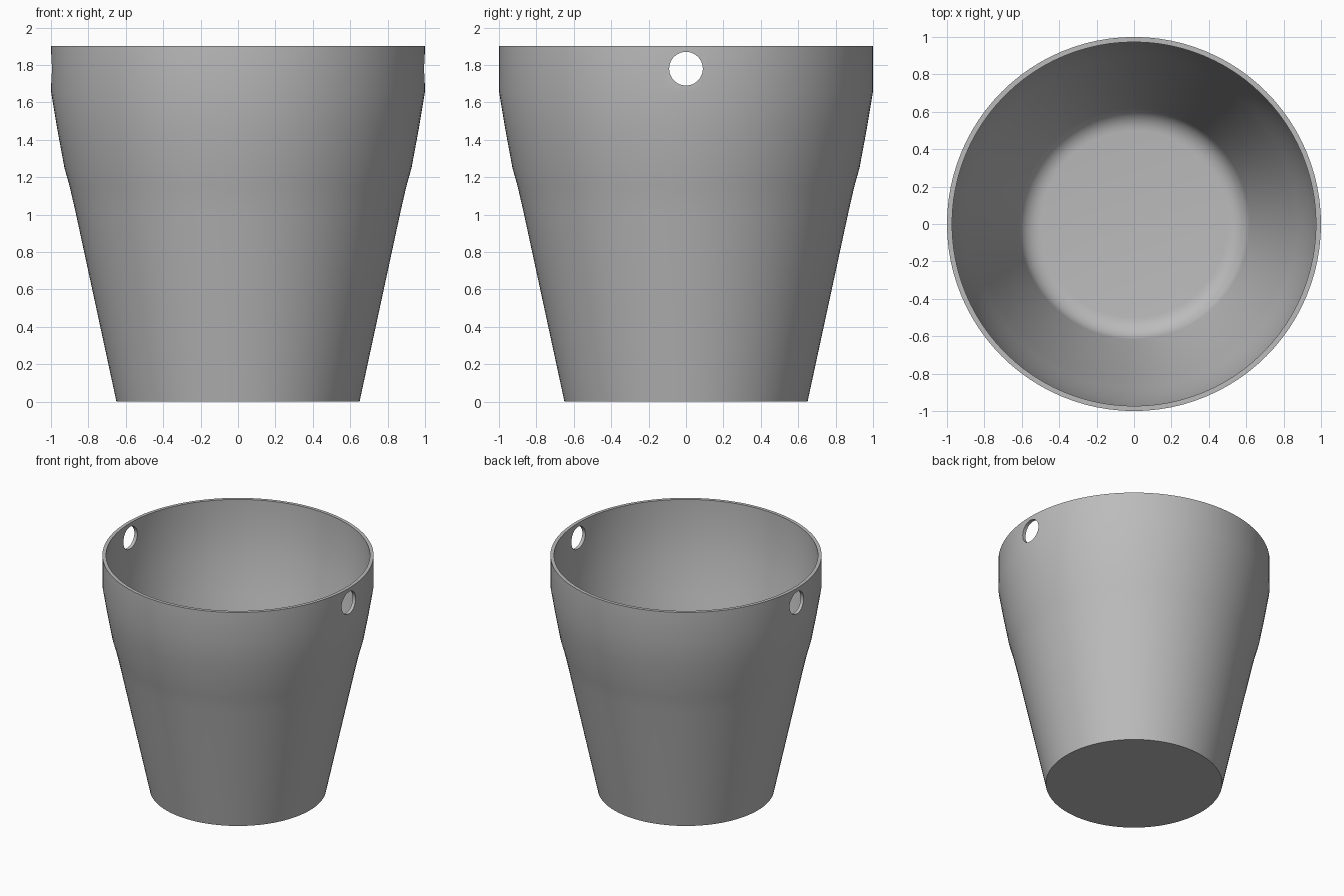
import bpy, bmesh, math
from mathutils import Matrix

if "Cube" in bpy.data.objects:
    bpy.data.objects.remove(bpy.data.objects["Cube"], do_unlink=True)

SEGMENTS = 96
HEIGHT = 1.9
WALL = 0.027

# Single grey material
grey = bpy.data.materials.new("grey")
grey.use_nodes = True
colour = (0.5, 0.5, 0.5, 1)
grey.diffuse_color = colour
grey.node_tree.nodes["Principled BSDF"].inputs["Base Color"].default_value = colour


def add_object(name, bm):
    mesh = bpy.data.meshes.new(name)
    bm.to_mesh(mesh)
    bm.free()
    obj = bpy.data.objects.new(name, mesh)
    bpy.context.collection.objects.link(obj)
    return obj


# Wall profile (radius, height): straight taper, gentle curve, upright rim band
outer = [(0.65, 0), (0.87, 1.02), (0.9, 1.15), (0.928, 1.25), (0.965, 1.45), (1, 1.66), (1, HEIGHT)]
inner = [(r - WALL, z) for r, z in reversed(outer[1:])]

# Rounded inside corner leading to the flat floor
FLOOR, FILLET = 0.04, 0.12
corner = []
for i in range(7):
    a = math.radians(13 + 77 * i / 6)
    corner.append((0.5 + FILLET * math.cos(a), FLOOR + FILLET * (1 - math.sin(a))))
profile = [(0, 0)] + outer + inner + corner + [(0, FLOOR)]

# Bucket body spun round the vertical axis
bm = bmesh.new()
verts = [bm.verts.new((r, 0, z)) for r, z in profile]
edges = [bm.edges.new(pair) for pair in zip(verts, verts[1:])]
bmesh.ops.spin(bm, geom=verts + edges, axis=(0, 0, 1), cent=(0, 0, 0),
               angle=math.tau, steps=SEGMENTS, use_merge=True)
bmesh.ops.remove_doubles(bm, verts=bm.verts, dist=0.0001)
bmesh.ops.recalc_face_normals(bm, faces=bm.faces)
bucket = add_object("bucket", bm)
bucket.data.materials.append(grey)

# Cutter for the two handle holes on the left and right
bm = bmesh.new()
bmesh.ops.create_cone(bm, cap_ends=True, segments=48, radius1=0.09, radius2=0.09, depth=3,
                      matrix=Matrix.Translation((0, 0, 1.78)) @ Matrix.Rotation(math.pi / 2, 4, 'Y'))
cutter = add_object("hole_cutter", bm)
cutter.data.materials.append(grey)
cutter.hide_render = True
cutter.hide_viewport = True

holes = bucket.modifiers.new("handle_holes", 'BOOLEAN')
holes.operation = 'DIFFERENCE'
holes.solver = 'EXACT'
holes.object = cutter

# Apply the cut, then shade smoothly with sharp rims
bpy.context.view_layer.objects.active = bucket
bucket.select_set(True)
bpy.ops.object.modifier_apply(modifier=holes.name)
bpy.data.objects.remove(cutter, do_unlink=True)
bpy.ops.object.shade_smooth_by_angle(angle=math.radians(35))
